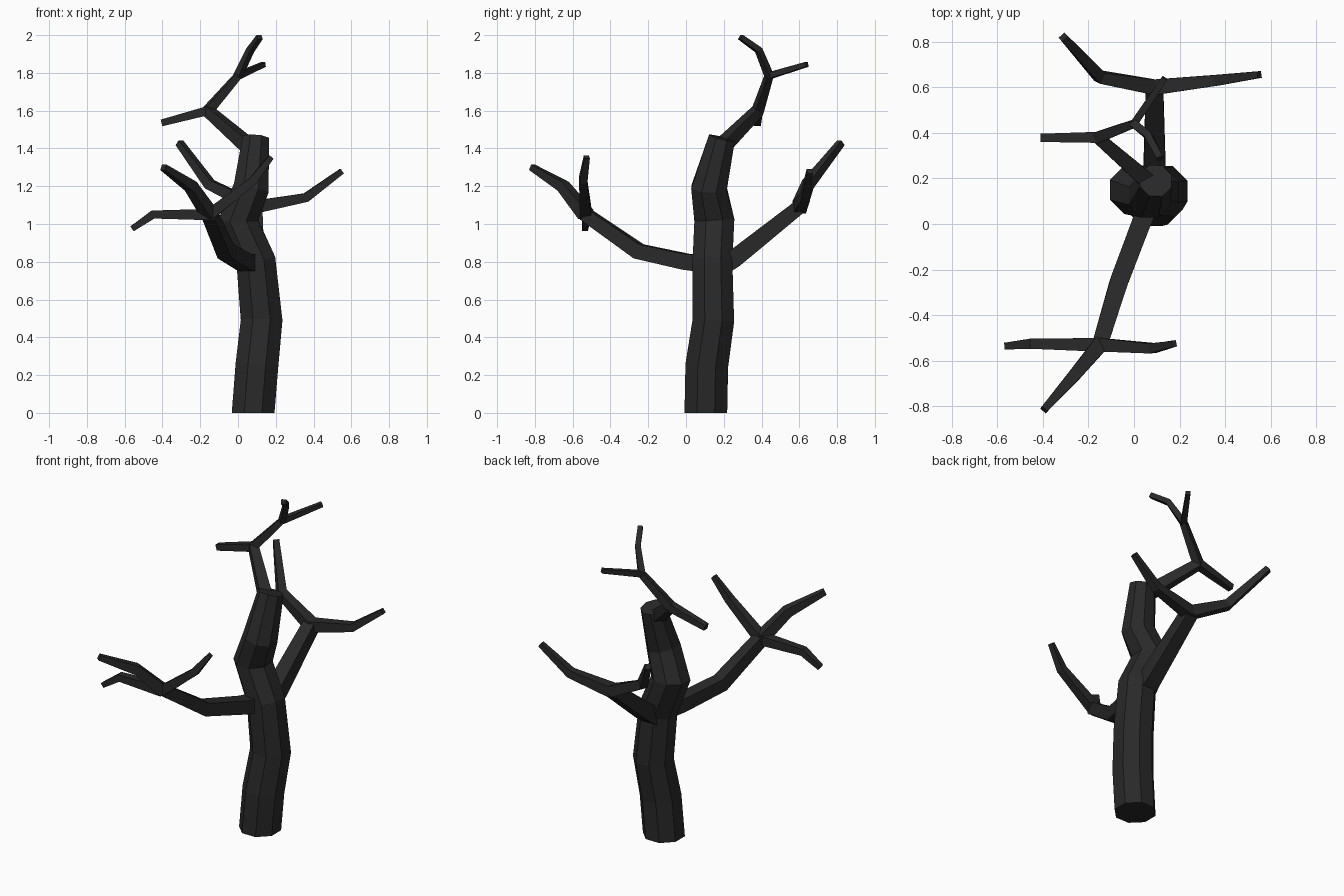
import bpy, bmesh, math
from mathutils import Vector

if "Cube" in bpy.data.objects:
    bpy.data.objects.remove(bpy.data.objects["Cube"])

bark = bpy.data.materials.new("bark")
bark.diffuse_color = (0.022, 0.022, 0.022, 1)
bark.use_nodes = True
bark.node_tree.nodes["Principled BSDF"].inputs["Base Color"].default_value = bark.diffuse_color


def tube(bm, pts, sides, ref, flat_ends=False):
    """Loft rings along (x, y, z, radius) points, mitred at the bends."""
    P = [Vector(p[:3]) for p in pts]
    rings = []
    for i, p in enumerate(P):
        a = (p - P[i - 1]).normalized() if i else Vector()
        b = (P[i + 1] - p).normalized() if i < len(P) - 1 else Vector()
        t = (a + b).normalized()
        if flat_ends and i == 0:
            t = Vector((0, 0, 1))
        u = (ref - t * ref.dot(t)).normalized()
        v = t.cross(u)
        r = pts[i][3] / math.cos(math.pi / sides)
        ring = []
        for k in range(sides):
            ang = 2 * math.pi * (k + 0.5) / sides
            ring.append(bm.verts.new(p + r * (math.cos(ang) * u + math.sin(ang) * v)))
        rings.append(ring)
    for r0, r1 in zip(rings, rings[1:]):
        for k in range(sides):
            j = (k + 1) % sides
            bm.faces.new((r0[k], r0[j], r1[j], r1[k]))
    bm.faces.new(rings[0][::-1])
    bm.faces.new(rings[-1])


def build(name, paths, sides=4, ref=(0, 0, 1), flat_ends=False):
    bm = bmesh.new()
    for pts in paths:
        tube(bm, pts, sides, Vector(ref), flat_ends)
    bmesh.ops.recalc_face_normals(bm, faces=bm.faces)
    me = bpy.data.meshes.new(name)
    bm.to_mesh(me)
    bm.free()
    me.materials.append(bark)
    ob = bpy.data.objects.new(name, me)
    bpy.context.collection.objects.link(ob)


# Crooked eight-sided trunk
build("trunk", [[
    (0.08, 0.105, 0.0, 0.113), (0.10, 0.11, 0.25, 0.113), (0.125, 0.145, 0.49, 0.11),
    (0.095, 0.14, 0.80, 0.105), (0.0, 0.15, 1.02, 0.106), (0.07, 0.122, 1.19, 0.094),
    (0.095, 0.19, 1.455, 0.07)]], sides=8, ref=(1, 0, 0), flat_ends=True)

# Front branch splitting into three twigs
F = (-0.15, -0.53, 1.05)
build("front_branch", [
    [(0.07, 0.10, 0.79, 0.045), (0.03, 0.0, 0.80, 0.042), (-0.065, -0.25, 0.855, 0.040), F + (0.034,)],
    [F + (0.03,), (-0.45, -0.525, 1.05, 0.022), (-0.56, -0.535, 0.975, 0.015)],
    [F + (0.03,), (0.08, -0.545, 1.23, 0.022), (0.175, -0.525, 1.355, 0.014)],
    [F + (0.034,), (-0.25, -0.65, 1.20, 0.028), (-0.395, -0.815, 1.30, 0.016)]])

# Back branch forking left and right
B = (0.09, 0.60, 1.09)
build("back_branch", [
    [(0.09, 0.15, 0.75, 0.05), (0.09, 0.26, 0.82, 0.048), B + (0.038,)],
    [B + (0.034,), (-0.15, 0.645, 1.21, 0.026), (-0.31, 0.82, 1.43, 0.017)],
    [B + (0.034,), (0.36, 0.63, 1.14, 0.024), (0.55, 0.655, 1.28, 0.015)]])

# Upper branch forking twice
U = (-0.16, 0.38, 1.60)
T = (0.0, 0.44, 1.785)
build("top_branch", [
    [(0.07, 0.18, 1.40, 0.036), U + (0.026,)],
    [U + (0.024,), (-0.405, 0.378, 1.535, 0.018)],
    [U + (0.025,), T + (0.018,)],
    [T + (0.017,), (0.135, 0.64, 1.845, 0.013)],
    [T + (0.018,), (0.065, 0.385, 1.92, 0.016), (0.115, 0.288, 1.99, 0.014)]])
